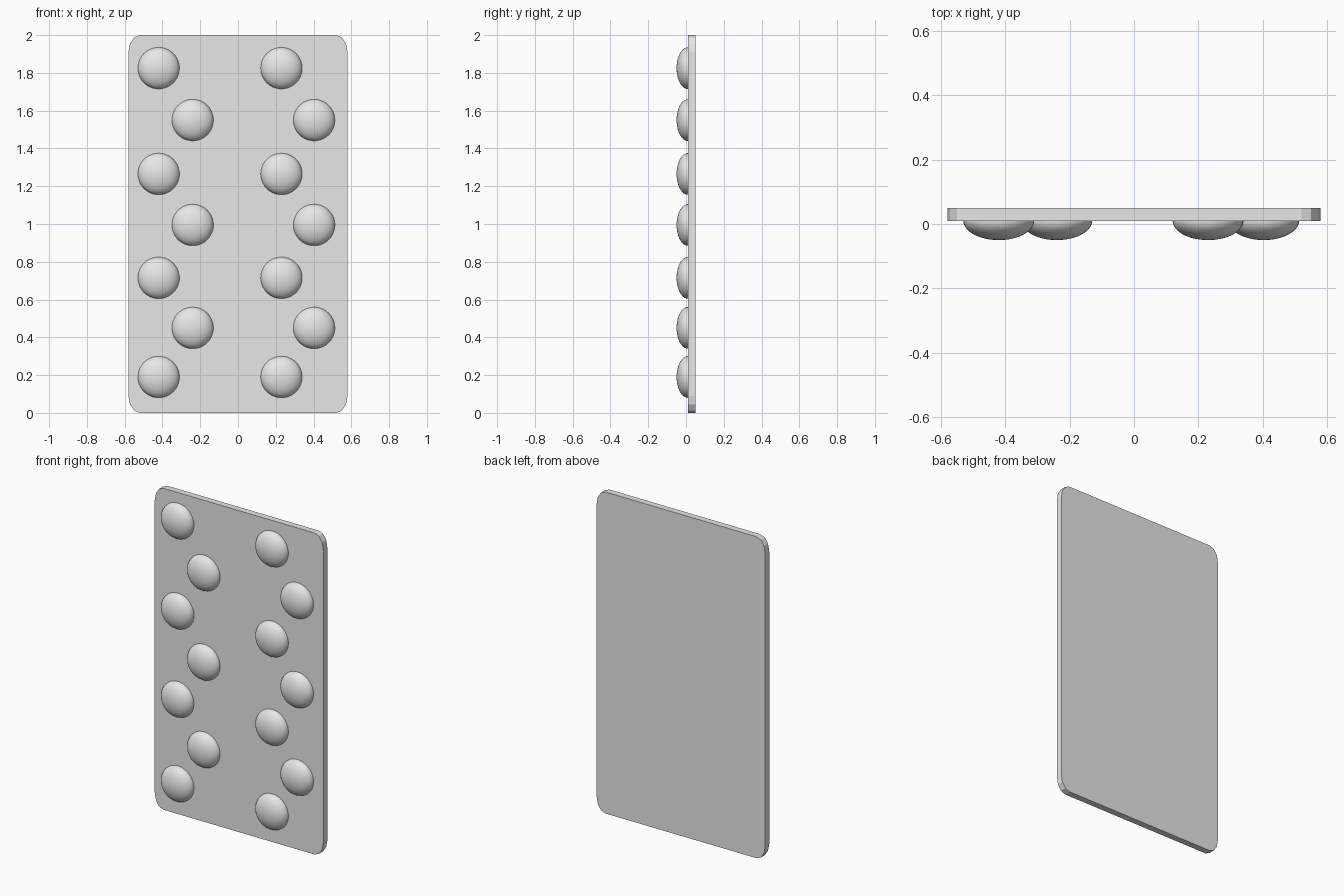
import bpy
import bmesh
from math import pi, sin, cos
from mathutils import Matrix

if "Cube" in bpy.data.objects:
    bpy.data.objects.remove(bpy.data.objects["Cube"], do_unlink=True)

HALF_W, HEIGHT = 0.58, 2.0
FRONT, BACK = 0.01, 0.05
CORNER_X, CORNER_Z, CORNER_STEPS = 0.06, 0.09, 3
DOME_R, DOME_DEPTH = 0.11, 0.06

grey = bpy.data.materials.new("plain grey")
grey.use_nodes = True
colour = (0.8, 0.8, 0.8, 1)
grey.diffuse_color = colour
grey.node_tree.nodes["Principled BSDF"].inputs["Base Color"].default_value = colour


def add_object(name, bm):
    bmesh.ops.recalc_face_normals(bm, faces=bm.faces)
    mesh = bpy.data.meshes.new(name)
    bm.to_mesh(mesh)
    bm.free()
    mesh.materials.append(grey)
    obj = bpy.data.objects.new(name, mesh)
    bpy.context.collection.objects.link(obj)
    return obj


# Flat backing plate with faceted rounded corners
bm = bmesh.new()
outline = []
for quarter, (sx, sz) in enumerate([(1, 1), (-1, 1), (-1, -1), (1, -1)]):
    cx = sx * (HALF_W - CORNER_X)
    cz = HEIGHT / 2 + sz * (HEIGHT / 2 - CORNER_Z)
    for i in range(CORNER_STEPS + 1):
        a = (quarter + i / CORNER_STEPS) * pi / 2
        outline.append(bm.verts.new((cx + CORNER_X * cos(a), FRONT, cz + CORNER_Z * sin(a))))
face = bm.faces.new(outline)
extruded = bmesh.ops.extrude_face_region(bm, geom=[face], use_keep_orig=True)
moved = [v for v in extruded["geom"] if isinstance(v, bmesh.types.BMVert)]
bmesh.ops.translate(bm, verts=moved, vec=(0, BACK - FRONT, 0))
add_object("backing_plate", bm)


# Shallow smooth domes, pole facing forward
def add_dome(name, x, z):
    bm = bmesh.new()
    bmesh.ops.create_uvsphere(bm, u_segments=40, v_segments=24, radius=1)
    hidden = [v for v in bm.verts if v.co.z < -0.2]
    bmesh.ops.delete(bm, geom=hidden, context='VERTS')
    place = (Matrix.Translation((x, FRONT, z))
             @ Matrix.Diagonal((DOME_R, DOME_DEPTH, DOME_R, 1))
             @ Matrix.Rotation(pi / 2, 4, 'X'))
    bmesh.ops.transform(bm, matrix=place, verts=bm.verts)
    for f in bm.faces:
        f.smooth = True
    add_object(name, bm)


# Two zigzag columns of domes
rows = [1.825, 1.55, 1.265, 0.995, 0.715, 0.45, 0.19]
columns = {"right": (-0.42, -0.24), "left": (0.23, 0.403)}
for side, offsets in columns.items():
    for row, z in enumerate(rows):
        add_dome(f"{side}_dome_{row + 1}", offsets[row % 2], z)
